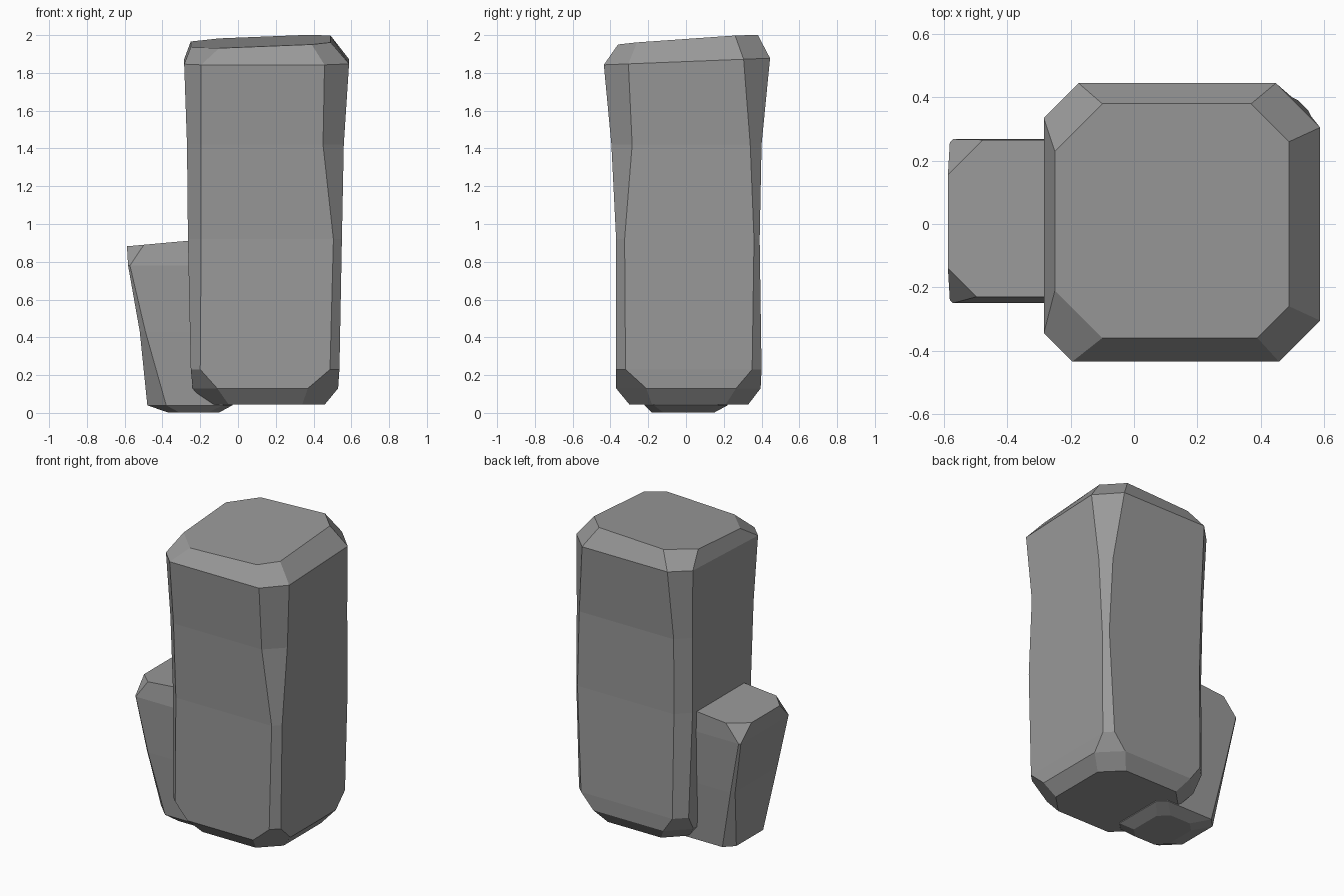
import bpy
import bmesh

# Remove the default cube only
default_cube = bpy.data.objects.get("Cube")
if default_cube:
    bpy.data.objects.remove(default_cube, do_unlink=True)


def make_material(name, color):
    material = bpy.data.materials.new(name)
    material.use_nodes = True
    material.diffuse_color = color
    shader = next(n for n in material.node_tree.nodes if n.type == "BSDF_PRINCIPLED")
    shader.inputs["Base Color"].default_value = color
    shader.inputs["Roughness"].default_value = 0.9
    return material


def section(height, left, right, front, back, cuts, tilt=(0, 0)):
    """Rectangular cross-section with four corner cuts and an optional slope."""
    front_left, front_right, back_right, back_left = cuts
    outline = [
        (left + front_left, front), (right - front_right, front),
        (right, front + front_right), (right, back - back_right),
        (right - back_right, back), (left + back_left, back),
        (left, back - back_left), (left, front + front_left),
    ]
    return [(x, y, height + tilt[0] * x + tilt[1] * y) for x, y in outline]


def loft_rock(name, sections, material):
    """Skin the stacked sections into a closed, flat-faced stone."""
    bm = bmesh.new()
    rings = [[bm.verts.new(point) for point in ring] for ring in sections]
    for lower, upper in zip(rings, rings[1:]):
        count = len(lower)
        for i in range(count):
            j = (i + 1) % count
            bm.faces.new((lower[i], lower[j], upper[j], upper[i]))
    bm.faces.new(list(reversed(rings[0])))
    bm.faces.new(rings[-1])
    bmesh.ops.recalc_face_normals(bm, faces=bm.faces[:])
    mesh = bpy.data.meshes.new(name)
    bm.to_mesh(mesh)
    bm.free()
    mesh.materials.append(material)
    rock = bpy.data.objects.new(name, mesh)
    bpy.context.collection.objects.link(rock)
    return rock


stone_grey = make_material("stone_grey", (0.32, 0.32, 0.32, 1))

# Tall stone: chamfered foot, slightly pinched waist, flared and sloping top
loft_rock("tall_rock", [
    section(0.045, -0.17, 0.46, -0.30, 0.33, (0.12, 0.12, 0.12, 0.12)),
    section(0.13, -0.24, 0.53, -0.37, 0.395, (0.13, 0.16, 0.13, 0.13)),
    section(0.23, -0.25, 0.537, -0.37, 0.40, (0.05, 0.05, 0.05, 0.07)),
    section(0.92, -0.265, 0.55, -0.37, 0.39, (0.07, 0.045, 0.03, 0.08)),
    section(1.42, -0.27, 0.56, -0.395, 0.40, (0.075, 0.11, 0.06, 0.08)),
    section(1.86, -0.285, 0.588, -0.435, 0.445, (0.09, 0.13, 0.14, 0.11), (0, 0.04)),
    section(1.96, -0.25, 0.49, -0.36, 0.38, (0.15, 0.10, 0.12, 0.15), (0.04, 0.07)),
], stone_grey)

# Short stone: leans outward from the side of the tall one
loft_rock("short_rock", [
    section(0.002, -0.37, -0.10, -0.18, 0.15, (0.06, 0.06, 0.06, 0.06)),
    section(0.04, -0.48, -0.03, -0.22, 0.22, (0.10, 0.05, 0.05, 0.06)),
    section(0.43, -0.52, 0.10, -0.24, 0.25, (0.03, 0.02, 0.02, 0.02)),
    section(0.78, -0.582, 0.10, -0.25, 0.268, (0.01, 0.01, 0.01, 0.01)),
    section(0.935, -0.588, 0.10, -0.23, 0.266, (0.09, 0.02, 0.02, 0.11), (0.09, 0)),
], stone_grey)
